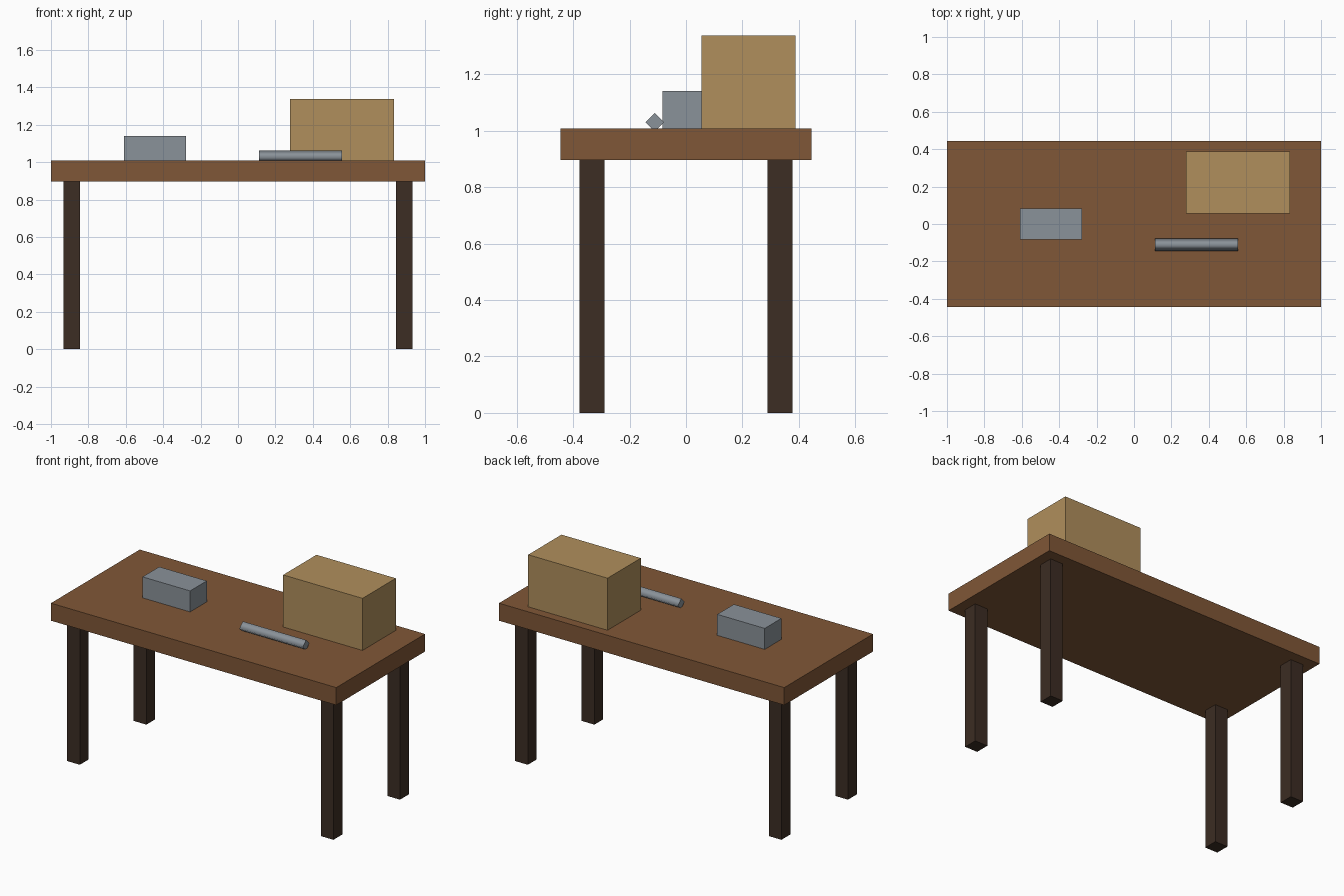
import bpy
from math import pi

if "Cube" in bpy.data.objects:
    bpy.data.objects.remove(bpy.data.objects["Cube"], do_unlink=True)


def make_material(name, rgb):
    mat = bpy.data.materials.new(name)
    mat.use_nodes = True
    mat.diffuse_color = (*rgb, 1)
    mat.node_tree.nodes["Principled BSDF"].inputs["Base Color"].default_value = (*rgb, 1)
    return mat


def box(name, size, x, y, bottom, mat):
    bpy.ops.mesh.primitive_cube_add(size=1, location=(x, y, bottom + size[2] / 2))
    obj = bpy.context.object
    obj.name = name
    obj.scale = size
    bpy.ops.object.transform_apply(location=False, rotation=False, scale=True)
    obj.data.materials.append(mat)
    return obj


wood = make_material("brown wood", (0.216, 0.095, 0.038))
dark_wood = make_material("dark wood", (0.045, 0.026, 0.017))
cardboard = make_material("tan cardboard", (0.434, 0.275, 0.107))
steel = make_material("grey steel", (0.254, 0.287, 0.319))

UNDERSIDE = 0.897
SURFACE = 1.008

# Table top
box("table_top", (2, 0.889, SURFACE - UNDERSIDE), 0, 0, UNDERSIDE, wood)

# Four square legs
for x, side in ((0.889, "left"), (-0.889, "right")):
    for y, end in ((-0.333, "front"), (0.333, "back")):
        box(f"{end}_{side}_leg", (0.089, 0.089, UNDERSIDE), x, y, 0, dark_wood)

# Items resting on the table
box("large_box", (0.556, 0.333, 0.33), 0.556, 0.222, SURFACE, cardboard)
box("small_block", (0.333, 0.167, 0.133), -0.444, 0, SURFACE, steel)

# Four-sided rod with soft sides and flat ends, lying along x
bpy.ops.mesh.primitive_cylinder_add(vertices=4, radius=0.033, depth=0.444,
                                    location=(0.333, -0.111, 1.03),
                                    rotation=(0, pi / 2, 0))
rod = bpy.context.object
rod.name = "rod"
rod.data.materials.append(steel)
for face in rod.data.polygons:
    face.use_smooth = abs(face.normal.z) < 0.5
for edge in rod.data.edges:
    a, b = (rod.data.vertices[i].co.z for i in edge.vertices)
    edge.use_edge_sharp = a * b > 0
